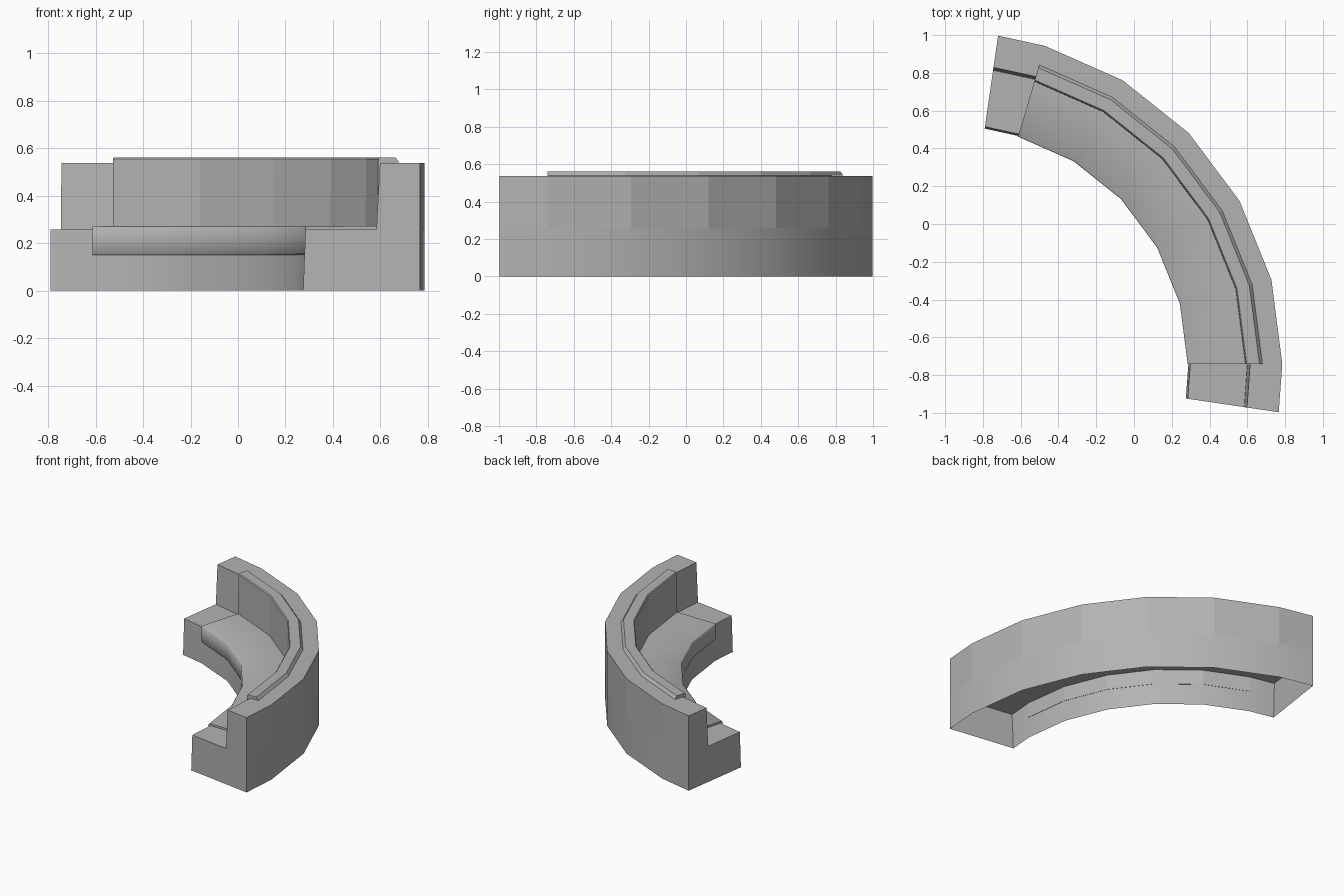
import bpy, bmesh
from math import radians, cos, sin

if "Cube" in bpy.data.objects:
    bpy.data.objects.remove(bpy.data.objects["Cube"])

CX, CY = -0.97, -0.74           # centre of the arc
STEP = 14.7                     # facet step in degrees

grey = bpy.data.materials.new("dark_grey")
grey.diffuse_color = (0.45, 0.45, 0.45, 1)
grey.use_nodes = True
grey.node_tree.nodes["Principled BSDF"].inputs["Base Color"].default_value = grey.diffuse_color


def sweep(name, profile, angles, skip=(), smooth=(), sharp=30):
    """Sweep a closed (radius, z) profile round the arc and cap both ends."""
    bm = bmesh.new()
    rings = []
    for a in map(radians, angles):
        rings.append([bm.verts.new((CX + r * cos(a), CY + r * sin(a), z))
                      for r, z in profile])
    n = len(profile)
    for r0, r1 in zip(rings, rings[1:]):
        for i in range(n):
            if i in skip:
                continue
            j = (i + 1) % n
            f = bm.faces.new((r0[i], r0[j], r1[j], r1[i]))
            f.smooth = i in smooth
    bm.faces.new(rings[0][::-1])
    bm.faces.new(rings[-1])
    bmesh.ops.recalc_face_normals(bm, faces=bm.faces)
    for e in bm.edges:
        if len(e.link_faces) == 2 and e.calc_face_angle(0) > radians(sharp):
            e.smooth = False
    me = bpy.data.meshes.new(name)
    bm.to_mesh(me)
    bm.free()
    me.materials.append(grey)
    ob = bpy.data.objects.new(name, me)
    bpy.context.collection.objects.link(ob)
    return ob


arc = [STEP * i for i in range(6)]

# Bench body: L-shaped shell, open underneath (last segment is the floor)
body = [(1.755, 0), (1.755, 0.257), (1.755, 0.538), (1.585, 0.538),
        (1.570, 0.257), (1.268, 0.257), (1.258, 0)]
sweep("bench_body", body, [-8.4] + arc + [81.8], skip={6}, smooth={0, 4, 5})

# Thin padding wrapped over seat front, seat, backrest and top
pad = [(1.260, 0.15), (1.254, 0.156), (1.254, 0.264), (1.260, 0.270),
       (1.558, 0.272), (1.561, 0.554), (1.567, 0.56), (1.634, 0.56),
       (1.650, 0.539), (1.584, 0.539), (1.569, 0.258), (1.271, 0.256),
       (1.266, 0.15)]
sweep("bench_padding", pad, arc, smooth={0, 1, 2, 3}, sharp=60)
